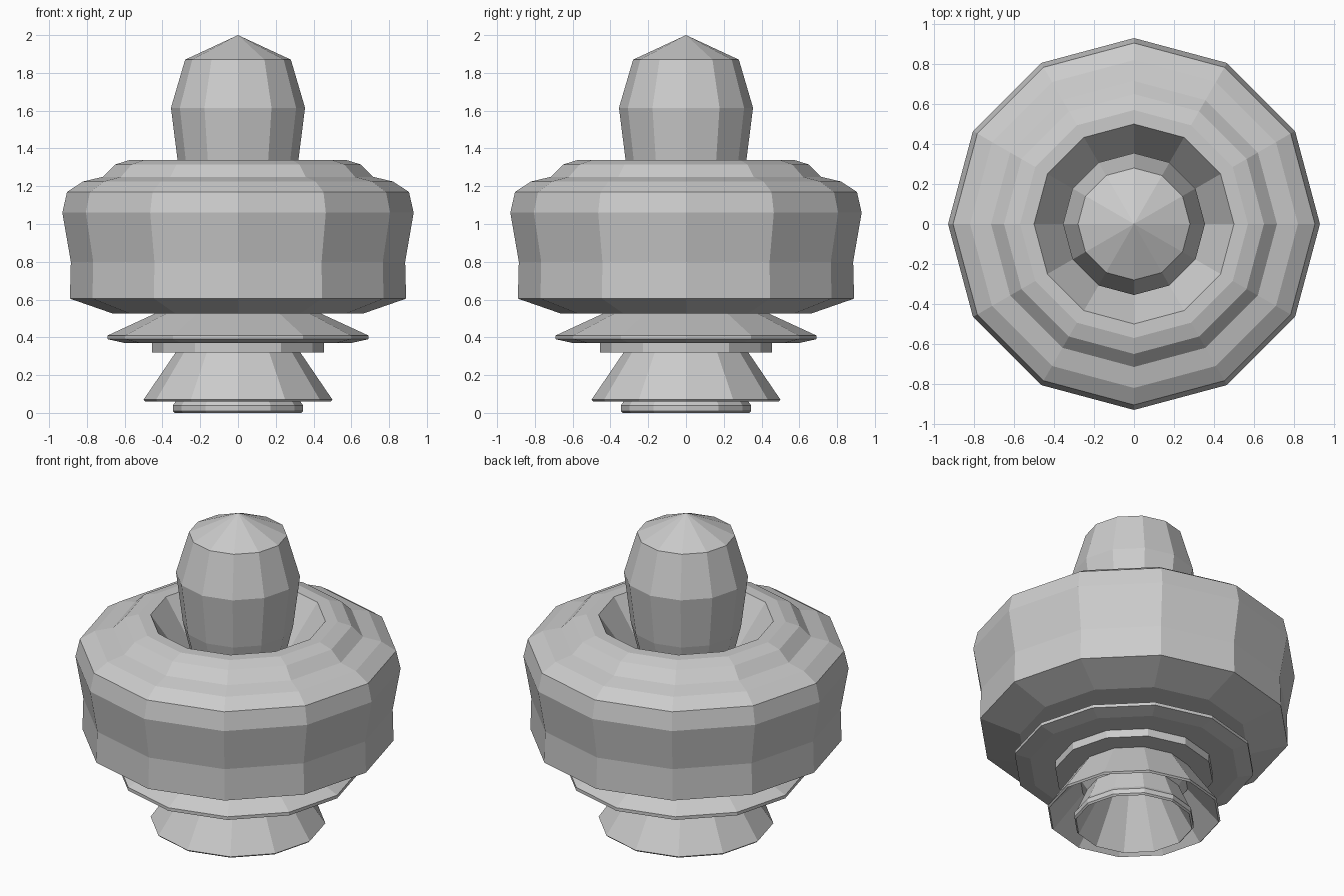
import bpy, bmesh
from math import sin, cos, pi

if "Cube" in bpy.data.objects:
    bpy.data.objects.remove(bpy.data.objects["Cube"])

SIDES = 12


def lathe(name, profile):
    """Revolve (radius, height) points around z with flat facets."""
    bm = bmesh.new()
    rings = []
    for r, z in profile:
        if r == 0:
            rings.append([bm.verts.new((0, 0, z))] * SIDES)
        else:
            rings.append([bm.verts.new((r * cos(2 * pi * i / SIDES),
                                        r * sin(2 * pi * i / SIDES), z))
                          for i in range(SIDES)])
    for a, b in zip(rings, rings[1:]):
        for i in range(SIDES):
            j = (i + 1) % SIDES
            bm.faces.new(list(dict.fromkeys((a[i], a[j], b[j], b[i]))))
    bmesh.ops.recalc_face_normals(bm, faces=bm.faces)
    mesh = bpy.data.meshes.new(name)
    bm.to_mesh(mesh)
    bm.free()
    obj = bpy.data.objects.new(name, mesh)
    bpy.context.collection.objects.link(obj)
    return obj


# Hollow foot with flared skirt, opening downwards
lathe("foot", [(0, 0.6), (0.335, 0), (0.345, 0.01), (0.345, 0.04), (0.33, 0.06),
               (0.27, 0.2), (0.31, 0.26), (0.49, 0.06), (0.5, 0.07),
               (0.33, 0.32), (0.2, 0.4), (0, 0.62)])

# Narrow collar and wide sloping disc above the foot
lathe("collar", [(0, 0.32), (0.455, 0.32), (0.455, 0.37), (0, 0.37)])
lathe("disc", [(0, 0.365), (0.6, 0.37), (0.69, 0.39), (0.69, 0.41),
               (0.43, 0.53), (0, 0.53)])

# Big rounded body with a deep well in its top
lathe("body", [(0, 0.525), (0.66, 0.525), (0.89, 0.605), (0.885, 0.8),
               (0.93, 1.06), (0.905, 1.17), (0.82, 1.225), (0.715, 1.25),
               (0.65, 1.315), (0.57, 1.34), (0.5, 1.34), (0.24, 0.96), (0, 0.96)])

# Pointed knob rising out of the well
lathe("knob", [(0, 0.95), (0.23, 0.95), (0.315, 1.3), (0.355, 1.615),
               (0.28, 1.87), (0, 2.0)])
